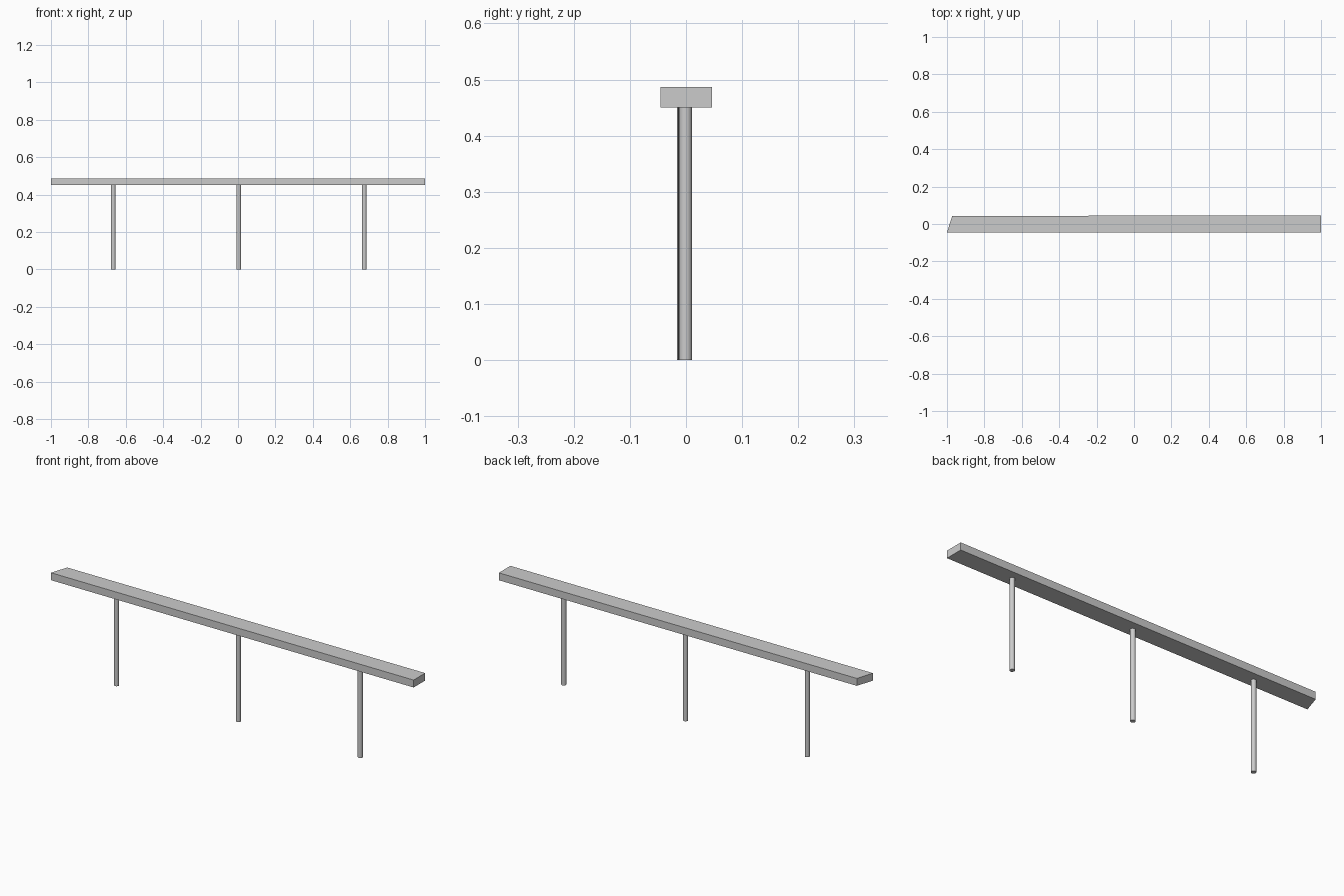
import bpy, bmesh, math

if "Cube" in bpy.data.objects:
    bpy.data.objects.remove(bpy.data.objects["Cube"])

BEAM_BOTTOM, BEAM_TOP = 0.45, 0.487

# Seat beam: plan outline with one slanted end, extruded upwards
outline = [(-1.0, -0.045), (1.0, -0.045), (1.0, 0.046), (-0.972, 0.043)]
bm = bmesh.new()
face = bm.faces.new([bm.verts.new((x, y, BEAM_BOTTOM)) for x, y in outline])
ext = bmesh.ops.extrude_face_region(bm, geom=[face])
top = [g for g in ext["geom"] if isinstance(g, bmesh.types.BMVert)]
bmesh.ops.translate(bm, verts=top, vec=(0, 0, BEAM_TOP - BEAM_BOTTOM))
bmesh.ops.recalc_face_normals(bm, faces=bm.faces[:])
mesh = bpy.data.meshes.new("beam")
bm.to_mesh(mesh)
bm.free()
bpy.context.collection.objects.link(bpy.data.objects.new("beam", mesh))


# Round posts under the beam
def post(name, x, y):
    bpy.ops.mesh.primitive_cylinder_add(
        vertices=16, radius=0.012, depth=BEAM_BOTTOM,
        location=(x, y, BEAM_BOTTOM / 2))
    bpy.context.object.name = name
    bpy.ops.object.shade_smooth_by_angle(angle=math.radians(30))


for name, x, y in (("left_post", -0.667, -0.004),
                   ("middle_post", 0.004, -0.0025),
                   ("right_post", 0.675, -0.001)):
    post(name, x, y)
